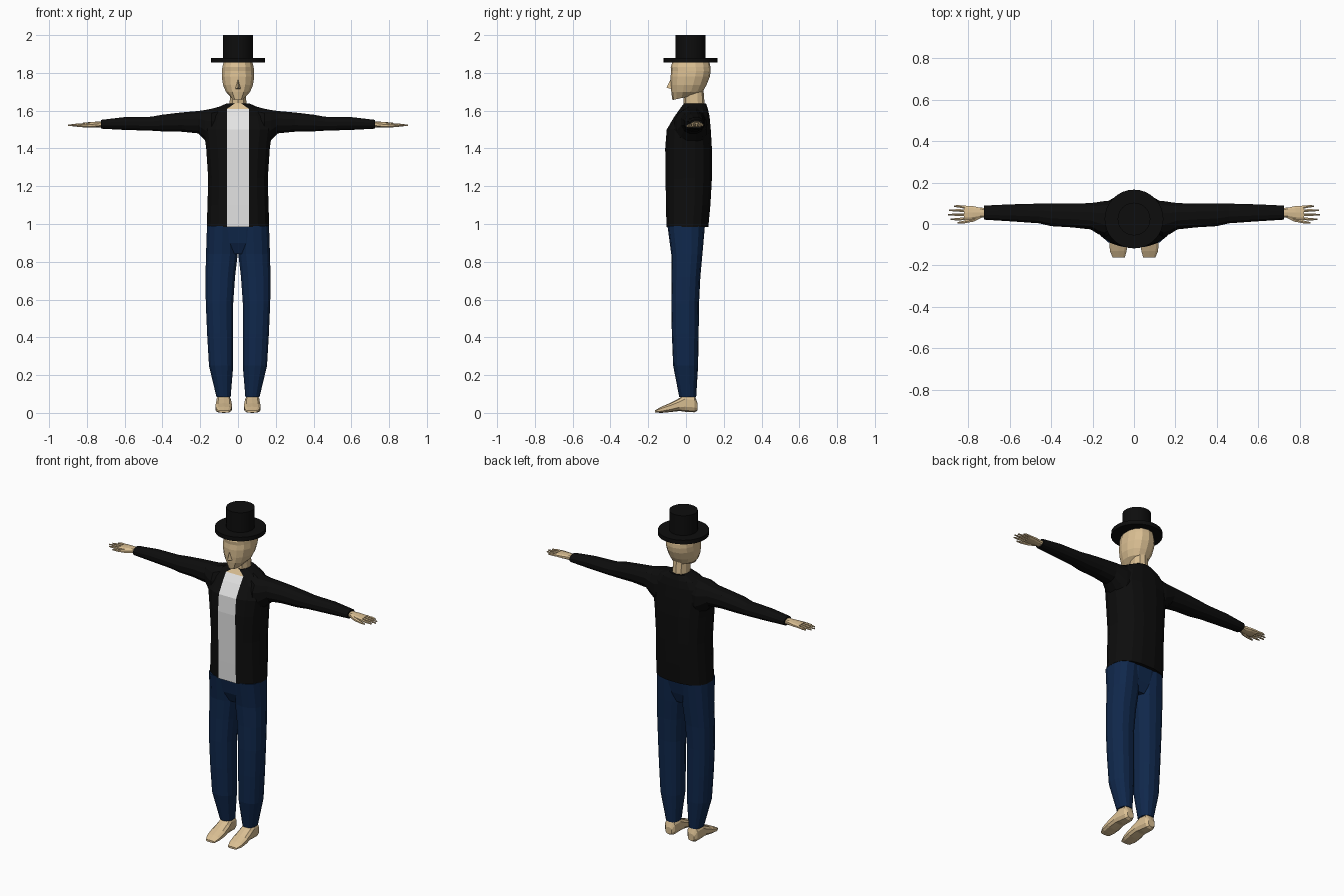
import bpy, bmesh, math
from mathutils import Vector

if "Cube" in bpy.data.objects:
    bpy.data.objects.remove(bpy.data.objects["Cube"], do_unlink=True)


def make_material(name, rgb):
    mat = bpy.data.materials.new(name)
    mat.use_nodes = True
    mat.diffuse_color = (*rgb, 1)
    bsdf = mat.node_tree.nodes["Principled BSDF"]
    bsdf.inputs["Base Color"].default_value = (*rgb, 1)
    bsdf.inputs["Roughness"].default_value = 0.9
    return mat


SKIN = make_material("skin", (0.70, 0.52, 0.29))
BLACK = make_material("black cloth", (0.004, 0.004, 0.004))
WHITE = make_material("white shirt", (0.78, 0.78, 0.78))
DENIM = make_material("blue denim", (0.005, 0.021, 0.072))


def finish(bm, name, mats, smooth=False):
    bmesh.ops.recalc_face_normals(bm, faces=bm.faces)
    mesh = bpy.data.meshes.new(name)
    bm.to_mesh(mesh)
    bm.free()
    for m in mats:
        mesh.materials.append(m)
    obj = bpy.data.objects.new(name, mesh)
    bpy.context.collection.objects.link(obj)
    if smooth:
        bpy.ops.object.select_all(action='DESELECT')
        obj.select_set(True)
        bpy.context.view_layer.objects.active = obj
        bpy.ops.object.shade_smooth_by_angle(angle=math.radians(35))
    return obj


def loft_mesh(axis, rings, n, power, side=1, tilt=0):
    """Rings are (position, low1, high1, low2, high2) across the given axis."""
    bm = bmesh.new()
    loops = []
    for t, lo1, hi1, lo2, hi2 in rings:
        loop = []
        for i in range(n):
            a = 2 * math.pi * (i + 0.5) / n
            c, s = math.cos(a), math.sin(a)
            u = (lo1 + hi1) / 2 + (hi1 - lo1) / 2 * math.copysign(abs(c) ** (2 / power), c)
            v = (lo2 + hi2) / 2 + (hi2 - lo2) / 2 * math.copysign(abs(s) ** (2 / power), s)
            x, y, z = {'x': (t, u, v), 'y': (u, t, v), 'z': (u, v, t)}[axis]
            loop.append(bm.verts.new((x * side, y, z)))
        loops.append(loop)
    for a, b in zip(loops, loops[1:]):
        for i in range(n):
            j = (i + 1) % n
            bm.faces.new((a[i], a[j], b[j], b[i]))
    bm.faces.new(loops[0])
    bm.faces.new(loops[-1])
    # slope the lowest ring along y
    for v in loops[0]:
        v.co.z += tilt * v.co.y
    return bm


def loft(name, axis, rings, mat, n=12, power=2.3, side=1, tilt=0, smooth=False):
    return finish(loft_mesh(axis, rings, n, power, side, tilt), name, [mat], smooth)


def disc(name, radius, z0, z1):
    bm = bmesh.new()
    bmesh.ops.create_cone(bm, cap_ends=True, segments=32, radius1=radius,
                          radius2=radius, depth=z1 - z0)
    bmesh.ops.translate(bm, vec=(0, 0.024, (z0 + z1) / 2), verts=bm.verts)
    return finish(bm, name, [BLACK], True)


# Top hat
disc("hat_brim", 0.142, 1.855, 1.88)
disc("hat_crown", 0.079, 1.87, 2.0)

# Head, neck and nose
loft("head", 'z', [
    (1.672, -.035, .035, -.072, .06),
    (1.70, -.066, .066, -.078, .088),
    (1.735, -.081, .081, -.081, .108),
    (1.78, -.088, .088, -.082, .126),
    (1.81, -.087, .087, -.078, .131),
    (1.83, -.085, .085, -.081, .130),
    (1.865, -.076, .076, -.070, .122)], SKIN, 14, 2.2, tilt=0.22)
loft("neck", 'z', [
    (1.60, -.062, .062, -.018, .105),
    (1.64, -.046, .046, -.012, .098),
    (1.72, -.044, .044, -.015, .092)], SKIN, 10)
bm = bmesh.new()
nose = [bm.verts.new(p) for p in ((0, -.078, 1.775), (-.017, -.072, 1.713),
                                  (.017, -.072, 1.713), (0, -.103, 1.722))]
for tri in ((0, 1, 3), (0, 3, 2), (1, 2, 3), (0, 2, 1)):
    bm.faces.new([nose[i] for i in tri])
finish(bm, "nose", [SKIN])

# Jacket body with an open front showing the shirt
bm = loft_mesh('z', [
    (.985, -.168, .168, -.105, .12),
    (1.10, -.164, .164, -.108, .131),
    (1.24, -.160, .160, -.110, .139),
    (1.40, -.171, .171, -.112, .139),
    (1.50, -.185, .185, -.104, .133),
    (1.57, -.165, .165, -.062, .126),
    (1.61, -.125, .125, -.033, .117),
    (1.638, -.062, .062, -.012, .107)], 16, 2.5)
bmesh.ops.recalc_face_normals(bm, faces=bm.faces)
for v in bm.verts:
    if v.co.y < 0 and abs(v.co.x) < 0.062 and v.co.z < 1.63:
        v.co.x = math.copysign(0.058, v.co.x)
bm.normal_update()
for f in bm.faces:
    c = f.calc_center_median()
    if abs(c.x) < 0.01 and c.y < 0 and f.normal.y < -0.2:
        f.material_index = 1 if c.z < 1.61 else 2
finish(bm, "jacket_and_shirt", [BLACK, WHITE, SKIN])

# Hips
loft("hips", 'z', [
    (.84, -.06, .06, -.055, .065),
    (.90, -.155, .155, -.082, .085),
    (1.0, -.164, .164, -.098, .103)], DENIM, 16, 2.5)

for side, word in ((1, "left"), (-1, "right")):
    # Sleeve
    loft(word + "_sleeve", 'x', [
        (.07, -.02, .112, 1.42, 1.632),
        (.14, -.065, .114, 1.41, 1.613),
        (.175, -.05, .108, 1.44, 1.606),
        (.21, -.028, .103, 1.478, 1.60),
        (.30, -.018, .10, 1.487, 1.592),
        (.40, -.012, .10, 1.489, 1.580),
        (.46, .002, .10, 1.493, 1.569),
        (.60, .012, .096, 1.497, 1.567),
        (.725, .02, .09, 1.504, 1.552)], BLACK, 12, 2.3, side)
    # Palm, fingers and thumb
    loft(word + "_palm", 'x', [
        (.70, .032, .078, 1.512, 1.545),
        (.745, .030, .080, 1.512, 1.542),
        (.78, .022, .088, 1.513, 1.540),
        (.822, .018, .090, 1.515, 1.536)], SKIN, 10, 2.6, side)
    for name, y, tip, spread in (("index", .027, .886, -.004), ("middle", .045, .90, 0),
                                 ("ring", .063, .893, .003), ("little", .080, .870, .006)):
        loft(f"{word}_{name}_finger", 'x', [
            (.81, y - .008, y + .008, 1.517, 1.534),
            (.85, y + spread - .007, y + spread + .007, 1.517, 1.532),
            (tip, y + spread - .004, y + spread + .004, 1.518, 1.526)], SKIN, 6, 2, side)
    loft(word + "_thumb", 'x', [
        (.735, .030, .055, 1.513, 1.538),
        (.775, .010, .034, 1.511, 1.532),
        (.82, .002, .018, 1.512, 1.527),
        (.852, .001, .010, 1.514, 1.522)], SKIN, 6, 2, side)
    # Trouser leg
    loft(word + "_trouser_leg", 'z', [
        (.085, .038, .115, -.036, .054),
        (.25, .024, .155, -.068, .064),
        (.42, .024, .165, -.075, .067),
        (.58, .024, .172, -.078, .069),
        (.72, .014, .174, -.076, .076),
        (.84, .0, .171, -.078, .087),
        (.99, -.005, .166, -.098, .10)], DENIM, 14, 2.4, side)
    # Bare foot
    loft(word + "_foot", 'y', [
        (.060, .055, .097, .012, .055),
        (.045, .042, .110, .003, .095),
        (-.005, .037, .115, .006, .10),
        (-.035, .033, .117, .010, .078),
        (-.085, .030, .121, .004, .052),
        (-.130, .034, .118, .000, .033),
        (-.163, .044, .104, .002, .014)], SKIN, 10, 2.8, side)
